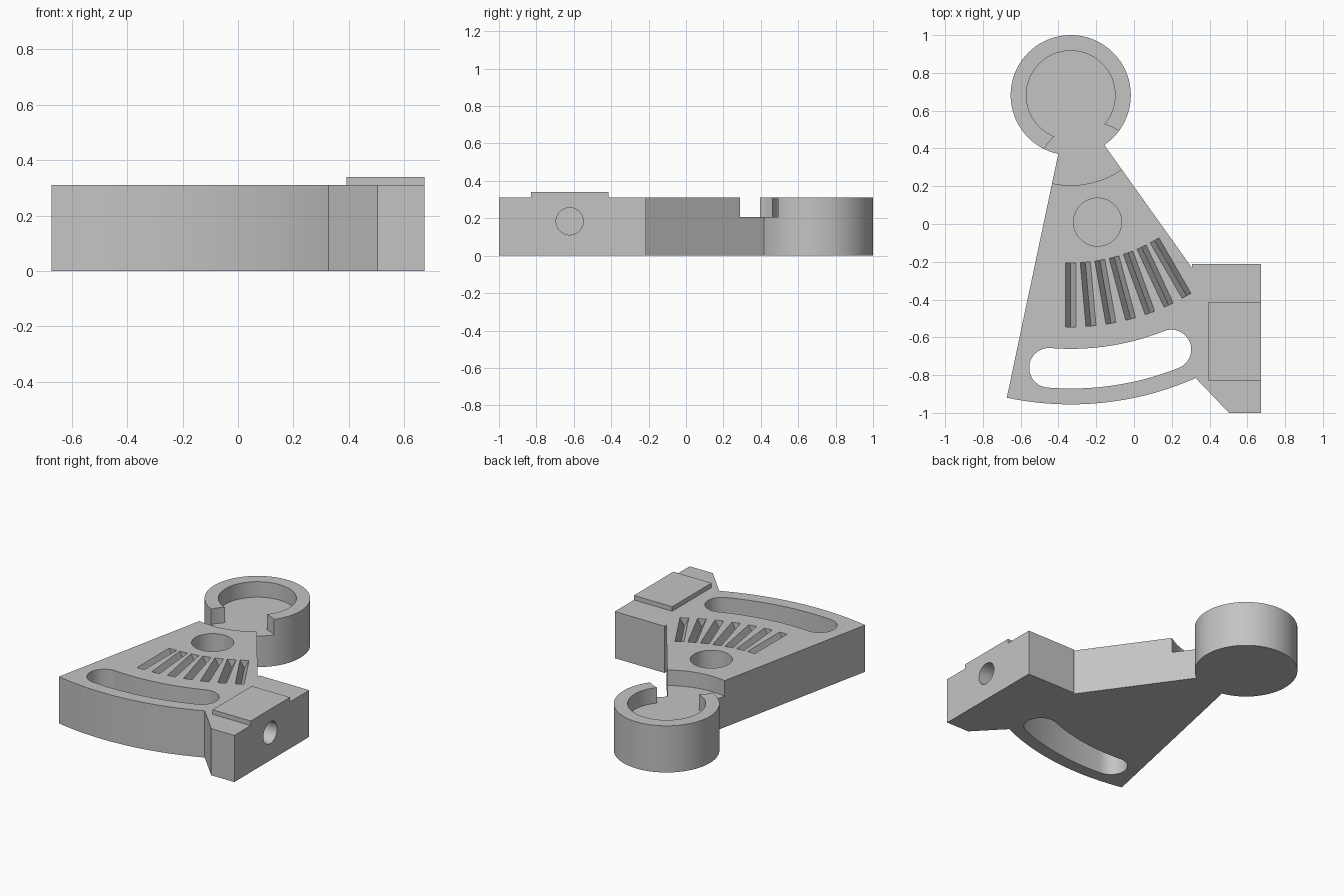
import bpy, bmesh, math
from mathutils import Matrix, Vector

if "Cube" in bpy.data.objects:
    bpy.data.objects.remove(bpy.data.objects["Cube"])

H, FLOOR = 0.31, 0.207          # plate height, cup/neck floor height
PX, PY = -0.335, 0.682          # cup centre = pivot of every arc

grey = bpy.data.materials.new("grey")
grey.diffuse_color = (0.55, 0.55, 0.55, 1)
grey.use_nodes = True
grey.node_tree.nodes["Principled BSDF"].inputs["Base Color"].default_value = grey.diffuse_color


def prism(name, pts, z0, z1, matrix=None):
    """Extrude a counter-clockwise 2D outline from z0 to z1."""
    bm = bmesh.new()
    lo = [bm.verts.new((x, y, z0)) for x, y in pts]
    hi = [bm.verts.new((x, y, z1)) for x, y in pts]
    bm.faces.new(lo[::-1])
    bm.faces.new(hi)
    n = len(pts)
    for i in range(n):
        j = (i + 1) % n
        bm.faces.new((lo[i], lo[j], hi[j], hi[i]))
    if matrix:
        bm.transform(matrix)
    bmesh.ops.recalc_face_normals(bm, faces=bm.faces)
    me = bpy.data.meshes.new(name)
    bm.to_mesh(me)
    bm.free()
    me.materials.append(grey)
    ob = bpy.data.objects.new(name, me)
    bpy.context.collection.objects.link(ob)
    return ob


def circle(cx, cy, r, n=96):
    return [(cx + r * math.cos(2 * math.pi * i / n),
             cy + r * math.sin(2 * math.pi * i / n)) for i in range(n)]


def arc(r, a0, a1, n, cx=PX, cy=PY):
    """Arc points, angle in degrees measured from straight down (-y) towards +x."""
    out = []
    for i in range(n + 1):
        a = math.radians(a0 + (a1 - a0) * i / n)
        out.append((cx + r * math.sin(a), cy - r * math.cos(a)))
    return out


def axes(x, y, z, origin=(0, 0, 0)):
    m = Matrix((x, y, z)).transposed().to_4x4()
    m.translation = Vector(origin)
    return m


def combine(target, tool, op='DIFFERENCE'):
    mod = target.modifiers.new("bool", 'BOOLEAN')
    mod.operation, mod.solver, mod.object = op, 'EXACT', tool
    bpy.context.view_layer.objects.active = target
    bpy.ops.object.modifier_apply(modifier=mod.name)
    bpy.data.objects.remove(tool)


# Fan-shaped plate with the side bracket in one outline
outline = arc(1.637, -11.93, 23.83, 40) + [
    (0.503, -1.0), (0.673, -1.0), (0.673, -0.213), (0.307, -0.213),
    (0.307, -0.232), (-0.182, 0.453), (-0.388, 0.432)]
body = prism("fan_plate", outline, 0, H)

# Lowered neck next to the cup
combine(body, prism("neck_cutter", circle(PX, PY, 0.477, 128), FLOOR, 0.5))

# Round pocket
combine(body, prism("pocket_cutter", circle(-0.193, 0.01, 0.127), 0.14, 0.5))

# Curved through slot with round ends
a0, a1, rm, hw = -4.55, 21.6, 1.448, 0.105
(ax, ay), (bx, by) = arc(rm, a0, a1, 1)
slot = arc(rm + hw, a0, a1, 32)
slot += arc(hw, a1, a1 + 180, 20, bx, by)[1:]
slot += arc(rm - hw, a1, a0, 32)[1:]
slot += arc(hw, a0 + 180, a0 + 360, 20, ax, ay)[1:-1]
combine(body, prism("slot_cutter", slot, -0.2, 0.5))

# Seven V-shaped grooves fanned around the cup centre
for i in range(7):
    a = math.radians(5 * i)
    s, c = math.sin(a), math.cos(a)
    vee = [(0, H - 0.055), (0.027, H), (0.027, H + 0.1), (-0.027, H + 0.1), (-0.027, H)]
    combine(body, prism("groove_cutter", vee, 0.888, 1.226,
                        axes((c, s, 0), (0, 0, 1), (s, -c, 0), (PX, PY, 0))))

# Bore in the side of the bracket
combine(body, prism("bore_cutter", circle(-0.622, 0.184, 0.0725, 64), 0.4, 0.9,
                    axes((0, 1, 0), (0, 0, 1), (1, 0, 0))))

# Raised pad on the bracket
pad = [(0.392, -0.828), (0.673, -0.828), (0.673, -0.415), (0.392, -0.415)]
combine(body, prism("raised_pad", pad, 0.28, 0.34), 'UNION')

# Cup with a notch opening to the neck
cup = prism("cup", circle(PX, PY, 0.318, 128), 0, H)
combine(cup, prism("cup_cutter", circle(PX, PY, 0.235, 128), FLOOR, 0.5))
combine(cup, prism("notch_cutter", circle(-0.233, 0.263, 0.276), FLOOR, 0.5))
combine(body, cup, 'UNION')

# Smooth curved walls, keep edges sharp
bpy.ops.object.select_all(action='DESELECT')
body.select_set(True)
bpy.context.view_layer.objects.active = body
bpy.ops.object.shade_smooth_by_angle(angle=math.radians(30))
